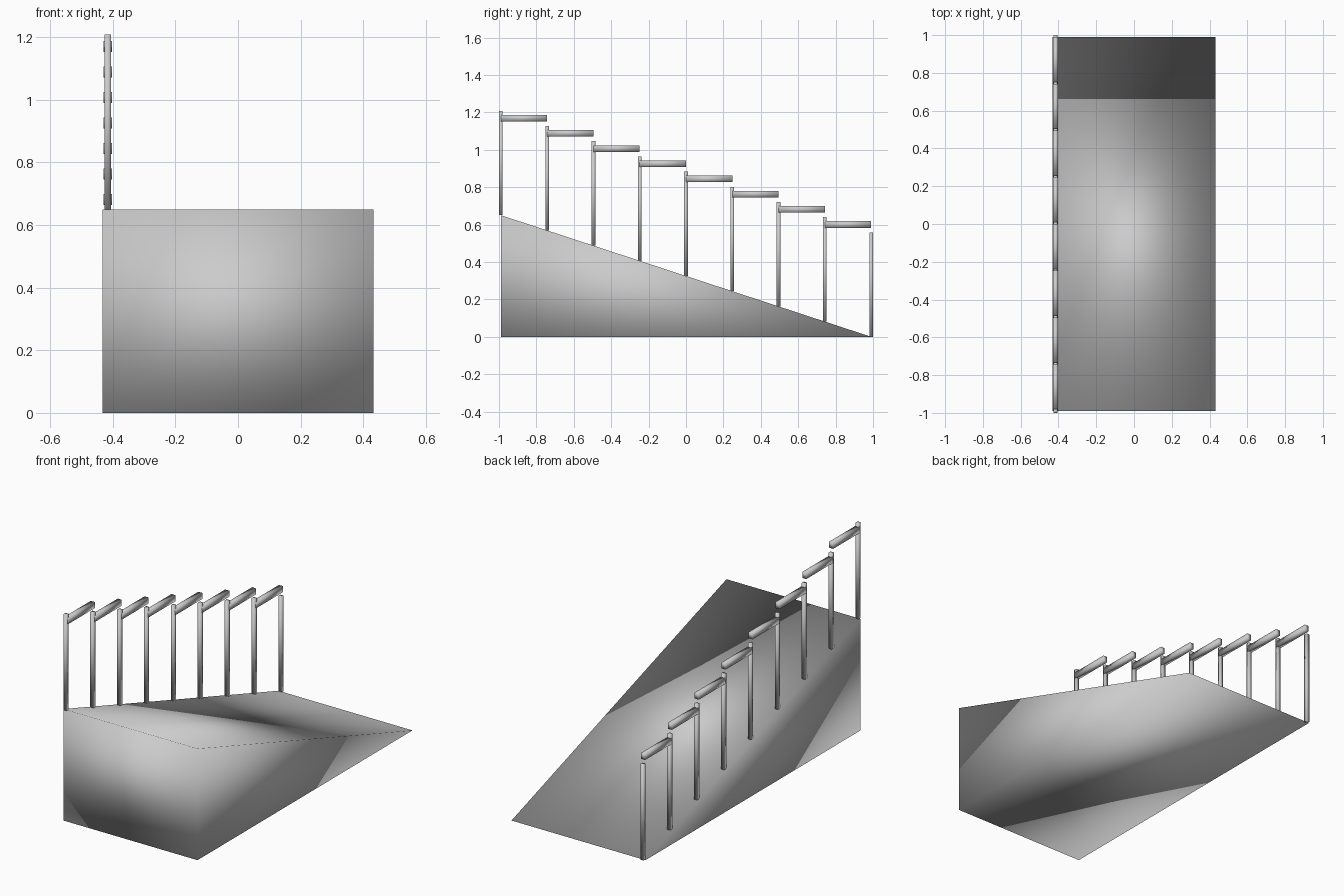
import bpy
import bmesh

if "Cube" in bpy.data.objects:
    bpy.data.objects.remove(bpy.data.objects["Cube"])

HALF_W, HALF_L, HEIGHT = 0.432, 0.99, 0.65
RAIL_X = -0.416
STEPS = 8
PITCH = 2 * HALF_L / STEPS


def finish(name, bm):
    """Turn a bmesh into a smooth-shaded object."""
    bmesh.ops.recalc_face_normals(bm, faces=bm.faces)
    for f in bm.faces:
        f.smooth = True
    mesh = bpy.data.meshes.new(name)
    bm.to_mesh(mesh)
    bm.free()
    obj = bpy.data.objects.new(name, mesh)
    bpy.context.collection.objects.link(obj)
    return obj


def box(name, center, size):
    bm = bmesh.new()
    bmesh.ops.create_cube(bm, size=1)
    bmesh.ops.scale(bm, vec=size, verts=bm.verts)
    bmesh.ops.translate(bm, vec=center, verts=bm.verts)
    return finish(name, bm)


# Ramp: triangular side profile extruded across the width
bm = bmesh.new()
profile = [(-HALF_L, 0), (HALF_L, 0), (-HALF_L, HEIGHT)]
side = bm.faces.new([bm.verts.new((-HALF_W, y, z)) for y, z in profile])
ext = bmesh.ops.extrude_face_region(bm, geom=[side], use_keep_orig=True)
moved = [g for g in ext["geom"] if isinstance(g, bmesh.types.BMVert)]
bmesh.ops.translate(bm, vec=(2 * HALF_W, 0, 0), verts=moved)
finish("ramp", bm)

# Posts follow the slope; a level rail runs from each post toward the next
for i in range(STEPS + 1):
    y = -HALF_L + i * PITCH
    base = HEIGHT * (1 - i / STEPS)
    box(f"post_{i + 1}", (RAIL_X, y, base + 0.279), (0.02, 0.02, 0.558))
    if i < STEPS:
        box(f"rail_{i + 1}", (RAIL_X, y + PITCH / 2, base + 0.519),
            (0.026, PITCH, 0.035))
